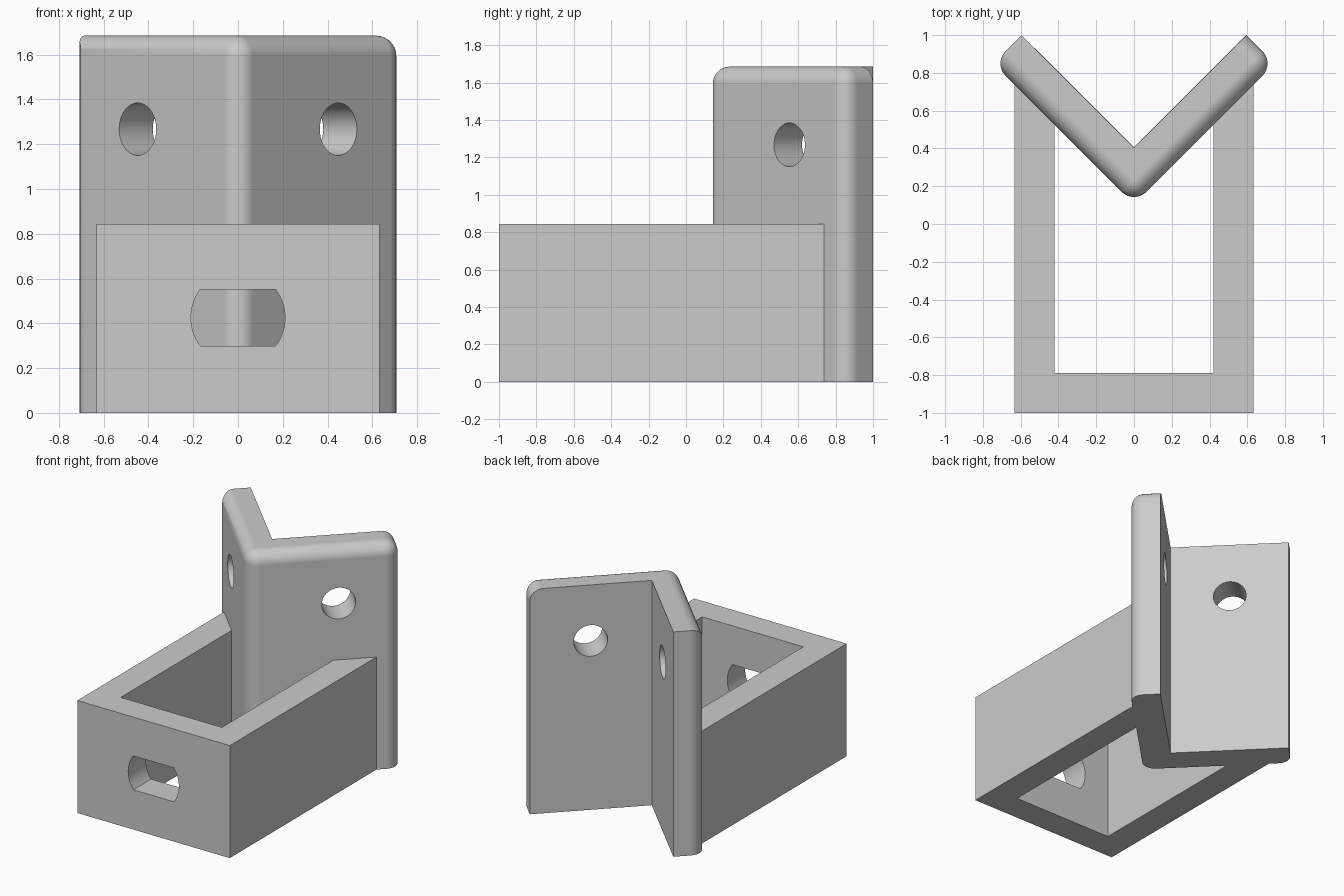
import bpy, bmesh, math
from mathutils import Matrix, Vector

if "Cube" in bpy.data.objects:
    bpy.data.objects.remove(bpy.data.objects["Cube"], do_unlink=True)

APEX = 0.105      # y of the sharp outer corner of the V plate
WING = 0.745      # x reach of each wing's outer corner
THICK = 0.15      # wing thickness measured along x
TOP = 1.685
TRAY_TOP = 0.843

grey = bpy.data.materials.new("plain_grey")
grey.use_nodes = True
grey.diffuse_color = (0.6, 0.6, 0.6, 1)
grey.node_tree.nodes["Principled BSDF"].inputs["Base Color"].default_value = grey.diffuse_color


def prism(name, outline, height, bevel_rule=None, radius=0.0, matrix=None):
    """Extrude a flat outline upward, optionally rounding chosen edges."""
    bm = bmesh.new()
    base = bm.faces.new([bm.verts.new((x, y, 0)) for x, y in outline])
    ext = bmesh.ops.extrude_face_region(bm, geom=[base], use_keep_orig=True)
    verts = [g for g in ext["geom"] if isinstance(g, bmesh.types.BMVert)]
    bmesh.ops.translate(bm, verts=verts, vec=(0, 0, height))
    bmesh.ops.recalc_face_normals(bm, faces=bm.faces)
    if bevel_rule:
        edges = [e for e in bm.edges if bevel_rule(*[v.co for v in e.verts])]
        bmesh.ops.bevel(bm, geom=edges, offset=radius, segments=10,
                        profile=0.5, affect='EDGES', clamp_overlap=True)
    if matrix:
        bm.transform(matrix)
    mesh = bpy.data.meshes.new(name)
    bm.to_mesh(mesh)
    bm.free()
    mesh.materials.append(grey)
    obj = bpy.data.objects.new(name, mesh)
    bpy.context.collection.objects.link(obj)
    return obj


def combine(target, other, operation):
    """Apply a boolean and discard the helper."""
    mod = target.modifiers.new("combine", 'BOOLEAN')
    mod.operation, mod.solver, mod.object = operation, 'EXACT', other
    bpy.context.view_layer.objects.active = target
    bpy.ops.object.modifier_apply(modifier=mod.name)
    bpy.data.objects.remove(other, do_unlink=True)


# V-shaped back plate with rounded outer edges
def is_outer(p):
    return abs(p.y - APEX - abs(p.x)) < 0.001


def rounded(a, b):
    on_floor = a.z < 0.01 and b.z < 0.01
    on_top = a.z > 1 and b.z > 1
    outer = is_outer(a) and is_outer(b) and not on_floor
    right_end = on_top and a.x > 0.5 and b.x > 0.5
    return outer or right_end


tip = (WING - THICK, APEX + WING + THICK)
side = [(WING, APEX + WING), tip]
profile = [(0, APEX)] + side + [(0, APEX + 2 * THICK)]
profile += [(-x, y) for x, y in reversed(side)]
bracket = prism("bracket", profile, TOP, rounded, 0.092)

# U-shaped tray frame whose walls run into the plate
half, inner, sink = 0.632, 0.42, APEX + 0.06
right = [(half, -1), (half, half + sink), (inner, inner + sink), (inner, -0.79)]
tray = prism("tray_frame", right + [(-x, y) for x, y in reversed(right)], TRAY_TOP)
combine(bracket, tray, 'UNION')


# Round holes through both wings
def circle(radius, count=48):
    return [(radius * math.cos(2 * math.pi * i / count),
             radius * math.sin(2 * math.pi * i / count)) for i in range(count)]


for s in (-1, 1):
    axis = Vector((s, -1, 0)).normalized()
    centre = Vector((s * 0.448, APEX + 0.448, 1.267)) - axis * 0.3
    place = Matrix.Translation(centre) @ axis.to_track_quat('Z', 'Y').to_matrix().to_4x4()
    combine(bracket, prism("hole_cutter", circle(0.117), 0.4, matrix=place), 'DIFFERENCE')

# Front slot: a circle with flattened top and bottom
R, FLAT = 0.21, 0.127
limit = math.asin(FLAT / R)
arc = [(R * math.cos(t), R * math.sin(t))
       for t in (limit * (i / 8 - 1) for i in range(17))]
slot = arc + [(-x, -y) for x, y in arc]
place = Matrix.Translation((0, -0.7, 0.425)) @ Matrix.Rotation(math.pi / 2, 4, 'X')
combine(bracket, prism("slot_cutter", slot, 0.4, matrix=place), 'DIFFERENCE')

# Smooth the rounds while the flats stay flat
bpy.ops.object.select_all(action='DESELECT')
bracket.select_set(True)
bpy.context.view_layer.objects.active = bracket
bpy.ops.object.shade_smooth_by_angle(angle=math.radians(30))
weighted = bracket.modifiers.new("flat_normals", 'WEIGHTED_NORMAL')
weighted.keep_sharp = True
